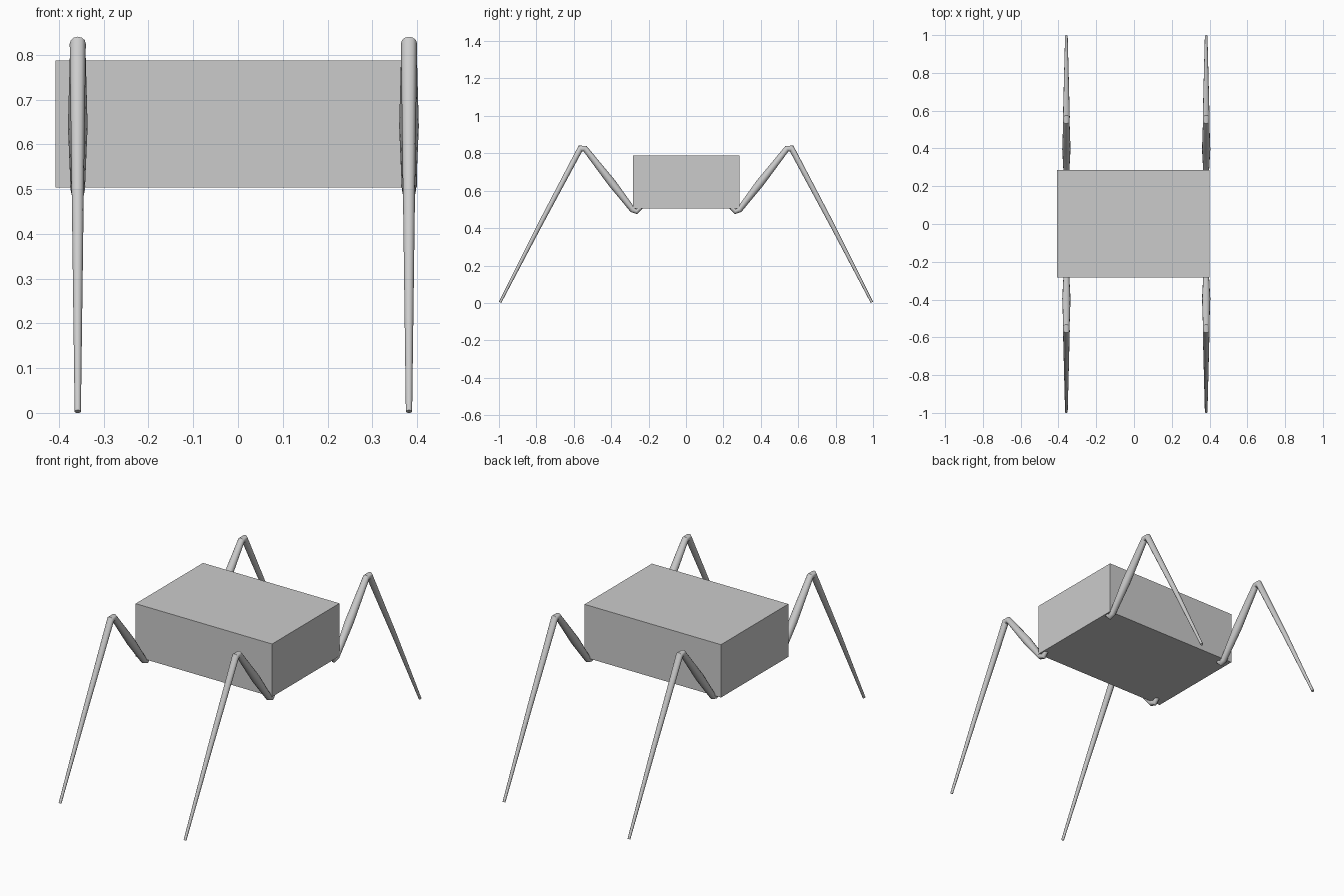
import bpy, bmesh, math
from mathutils import Vector

cube = bpy.data.objects.get("Cube")
if cube:
    bpy.data.objects.remove(cube, do_unlink=True)

# One shared grey
grey = bpy.data.materials.new("light_grey")
grey.use_nodes = True
COLOUR = (0.6, 0.6, 0.6, 1.0)
grey.diffuse_color = COLOUR
grey.node_tree.nodes["Principled BSDF"].inputs["Base Color"].default_value = COLOUR


def add_object(name, bm):
    bmesh.ops.recalc_face_normals(bm, faces=bm.faces)
    mesh = bpy.data.meshes.new(name)
    bm.to_mesh(mesh)
    bm.free()
    mesh.materials.append(grey)
    obj = bpy.data.objects.new(name, mesh)
    bpy.context.collection.objects.link(obj)
    return obj


# Box body
LOW, HIGH = Vector((-0.408, -0.283, 0.504)), Vector((0.400, 0.287, 0.787))
bm = bmesh.new()
bmesh.ops.create_cube(bm, size=1)
for v in bm.verts:
    v.co = (LOW + HIGH) / 2 + v.co * (HIGH - LOW)
add_object("body", bm)

# Leg centreline from hip stub over the knee to the foot: (outward y, z, radius)
PATH = [(0.242, 0.512, 0.012), (0.264, 0.489, 0.014), (0.286, 0.499, 0.016),
        (0.395, 0.640, 0.022), (0.540, 0.825, 0.017), (0.565, 0.825, 0.018),
        (0.780, 0.420, 0.0125), (0.994, 0.003, 0.007)]
SIDES = 12


def add_leg(name, x, side):
    """Sweep a tapering tube along the bent leg path."""
    bm = bmesh.new()
    pts = [Vector((0, side * y, z)) for y, z, r in PATH]
    rings = []
    for i, p in enumerate(pts):
        t = Vector()
        if i > 0:
            t += (p - pts[i - 1]).normalized()
        if i < len(pts) - 1:
            t += (pts[i + 1] - p).normalized()
        normal = Vector((1, 0, 0)).cross(t.normalized())
        ring = []
        for k in range(SIDES):
            a = 2 * math.pi * k / SIDES
            offset = Vector((math.cos(a), 0, 0)) + normal * math.sin(a)
            ring.append(bm.verts.new(p + Vector((x, 0, 0)) + offset * PATH[i][2]))
        rings.append(ring)
    for a, b in zip(rings, rings[1:]):
        for k in range(SIDES):
            n = (k + 1) % SIDES
            bm.faces.new((a[k], a[n], b[n], b[k]))
    bm.faces.new(rings[0])
    bm.faces.new(rings[-1])
    obj = add_object(name, bm)
    bpy.ops.object.select_all(action="DESELECT")
    obj.select_set(True)
    bpy.context.view_layer.objects.active = obj
    bpy.ops.object.shade_smooth_by_angle(angle=math.radians(35))


# Four legs
for side_name, x in (("right", -0.358), ("left", 0.382)):
    for end_name, side in (("front", -1), ("back", 1)):
        add_leg(f"{end_name}_{side_name}_leg", x, side)
